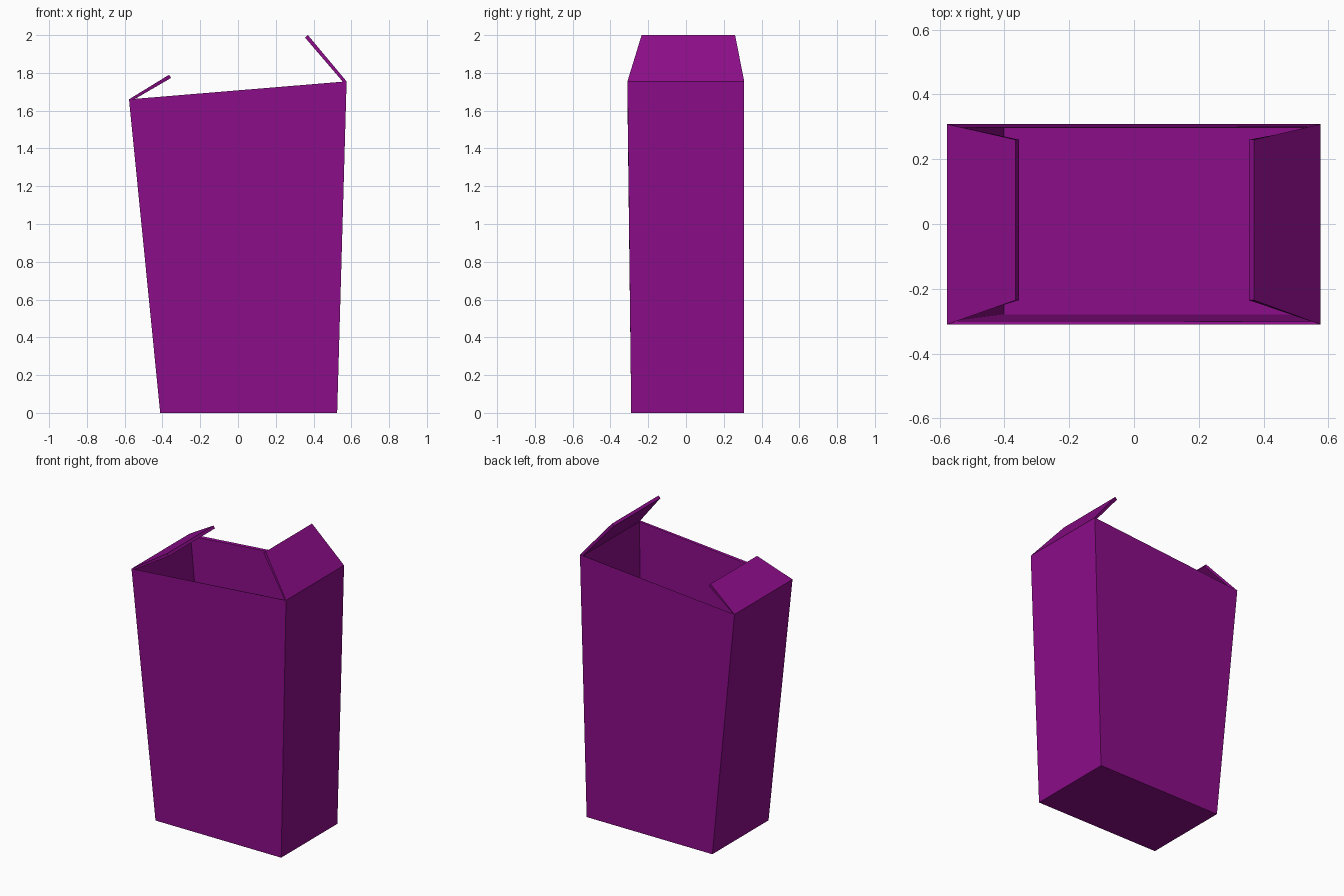
import bpy
import bmesh

cube = bpy.data.objects.get("Cube")
if cube:
    bpy.data.objects.remove(cube, do_unlink=True)

purple = bpy.data.materials.new("purple card")
purple.use_nodes = True
colour = (0.26, 0.004, 0.25, 1)
purple.diffuse_color = colour
shader = next(n for n in purple.node_tree.nodes if n.type == "BSDF_PRINCIPLED")
shader.inputs["Base Color"].default_value = colour

bm = bmesh.new()


def edge_pair(x, z, front, back):
    """Front and back corner at one place on the side outline."""
    return [bm.verts.new((x, y, z)) for y in (front, back)]


# Side outline from one flap tip, around the base, to the other tip
left_tip = edge_pair(0.37, 2.0, -0.235, 0.26)
left_top = edge_pair(0.575, 1.755, -0.31, 0.308)
left_base = edge_pair(0.525, 0, -0.29, 0.308)
right_base = edge_pair(-0.412, 0, -0.29, 0.308)
right_top = edge_pair(-0.577, 1.66, -0.31, 0.308)
right_tip = edge_pair(-0.365, 1.79, -0.235, 0.26)
outline = [left_tip, left_top, left_base, right_base, right_top, right_tip]

# Flaps, side walls and base
for a, b in zip(outline, outline[1:]):
    bm.faces.new((a[0], b[0], b[1], a[1]))

# Front and back walls
for i in (0, 1):
    bm.faces.new([p[i] for p in (left_top, left_base, right_base, right_top)])

bmesh.ops.recalc_face_normals(bm, faces=bm.faces)
# Make the base face outward
bm.faces.ensure_lookup_table()
bm.normal_update()
if bm.faces[2].normal.z > 0:
    bmesh.ops.reverse_faces(bm, faces=bm.faces)

mesh = bpy.data.meshes.new("open_carton")
bm.to_mesh(mesh)
bm.free()
mesh.materials.append(purple)
carton = bpy.data.objects.new("open_carton", mesh)
bpy.context.collection.objects.link(carton)

# Card thickness, grown inward
thickness = carton.modifiers.new("card thickness", "SOLIDIFY")
thickness.thickness = 0.02
thickness.offset = -1
